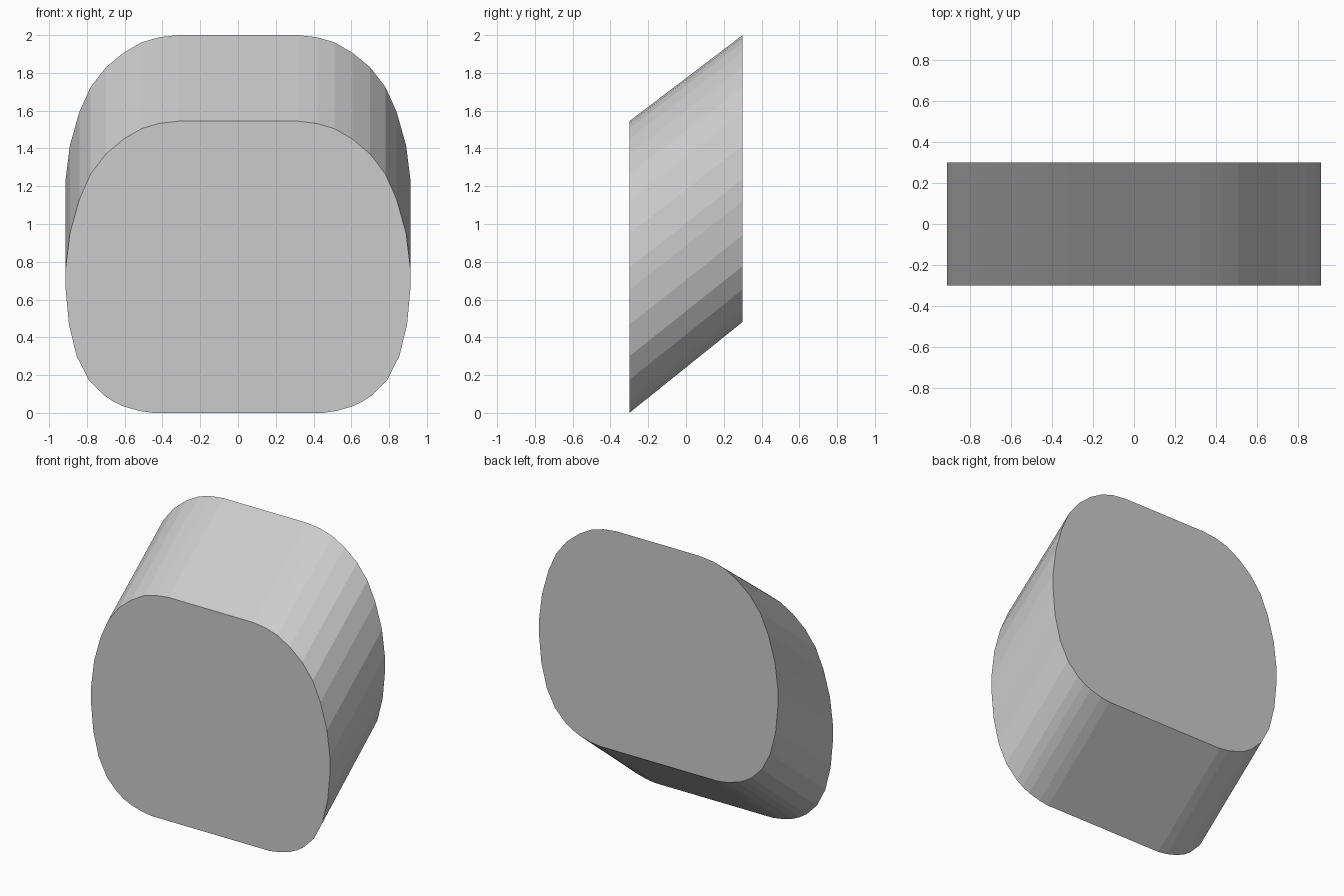
import bpy, bmesh

if "Cube" in bpy.data.objects:
    bpy.data.objects.remove(bpy.data.objects["Cube"])

# Right half of the front outline (x, z), bottom to top
half = [(0.45, 0.0), (0.52, 0.01), (0.605, 0.034), (0.66, 0.06), (0.71, 0.093),
        (0.79, 0.175), (0.854, 0.30), (0.895, 0.467), (0.912, 0.65),
        (0.912, 0.77), (0.89, 0.95), (0.84, 1.13), (0.78, 1.265), (0.70, 1.37),
        (0.605, 1.45), (0.51, 1.505), (0.42, 1.532), (0.32, 1.544)]
outline = half + [(-x, z) for x, z in reversed(half)]

TOP_FRONT, TOP_BACK, BOTTOM_BACK = 1.544, 2.0, 0.482
scale = (TOP_BACK - BOTTOM_BACK) / TOP_FRONT

# Slanted rounded block: front outline joined to the raised back outline
bm = bmesh.new()
front = [bm.verts.new((x, -0.3, z)) for x, z in outline]
back = [bm.verts.new((x, 0.3, BOTTOM_BACK + z * scale)) for x, z in outline]
bm.faces.new(front)
bm.faces.new(back[::-1])
n = len(outline)
for i in range(n):
    j = (i + 1) % n
    bm.faces.new((front[i], back[i], back[j], front[j]))
bmesh.ops.recalc_face_normals(bm, faces=bm.faces)

mesh = bpy.data.meshes.new("slanted_rounded_block")
bm.to_mesh(mesh)
bm.free()
block = bpy.data.objects.new("slanted_rounded_block", mesh)
bpy.context.collection.objects.link(block)
